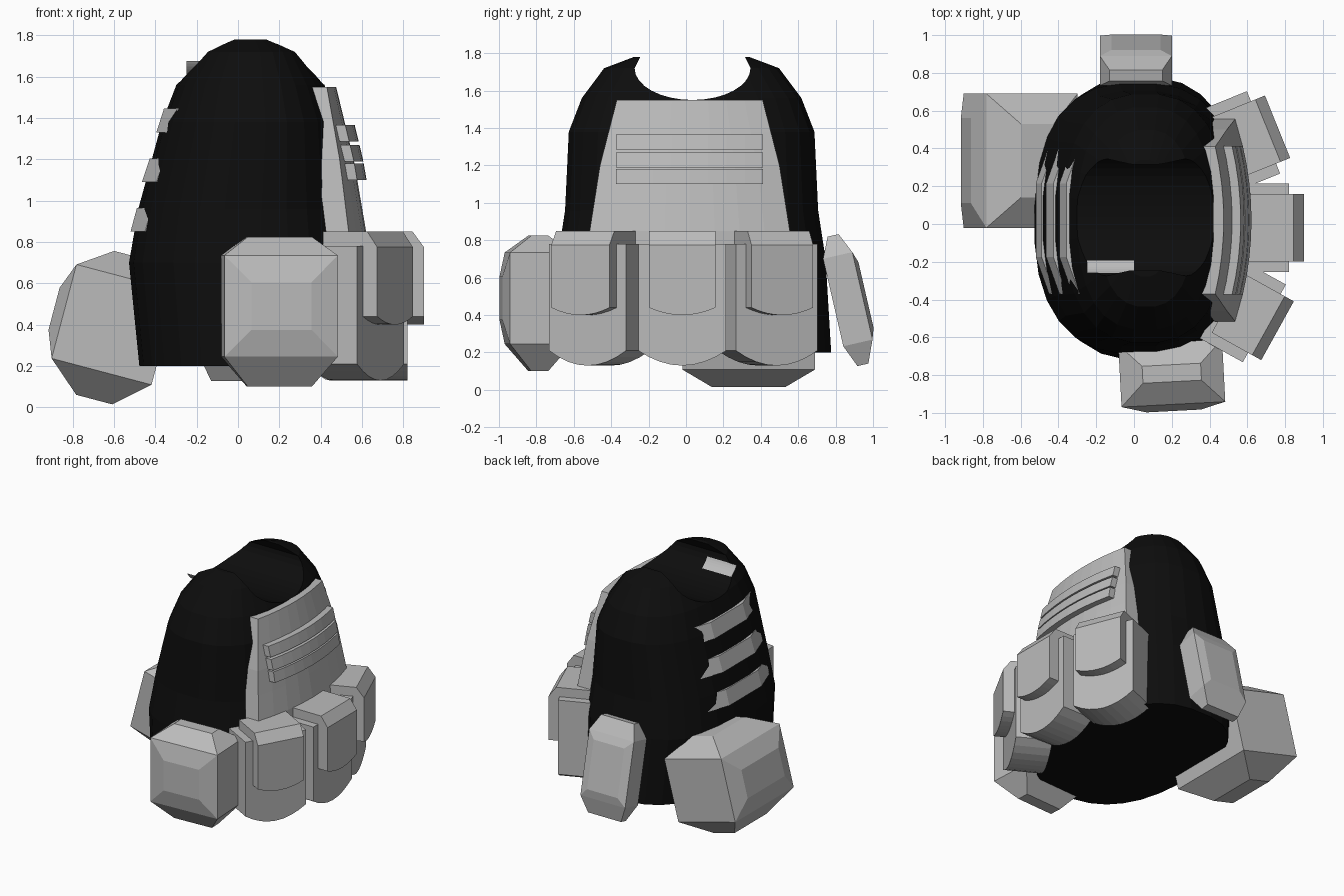
import bpy, bmesh, math
from mathutils import Matrix, Vector

if "Cube" in bpy.data.objects:
    bpy.data.objects.remove(bpy.data.objects["Cube"])


def mat(name, v):
    m = bpy.data.materials.new(name)
    m.diffuse_color = (v, v, v, 1)
    m.use_nodes = True
    m.node_tree.nodes["Principled BSDF"].inputs["Base Color"].default_value = m.diffuse_color
    return m


BLACK = mat("black fabric", 0.004)
GREY = mat("light grey fabric", 0.5)


def finish(name, bm, m, matrix=None):
    bmesh.ops.recalc_face_normals(bm, faces=bm.faces[:])
    me = bpy.data.meshes.new(name)
    bm.to_mesh(me)
    bm.free()
    if matrix:
        me.transform(matrix)
    me.materials.append(m)
    ob = bpy.data.objects.new(name, me)
    bpy.context.collection.objects.link(ob)
    return ob


def loft(name, rings, m, matrix=None):
    """Skin a list of equal-length point rings and cap both ends."""
    bm = bmesh.new()
    vs = [[bm.verts.new(p) for p in r] for r in rings]
    n = len(rings[0])
    for a, b in zip(vs, vs[1:]):
        for i in range(n):
            j = (i + 1) % n
            bm.faces.new((a[i], a[j], b[j], b[i]))
    bm.faces.new(vs[0])
    bm.faces.new(vs[-1])
    return finish(name, bm, m, matrix)


def sheet(name, fn, nu, nv, m, thick=None):
    """Grid from fn(u, v), optionally thickened along a vector."""
    bm = bmesh.new()
    g = [[bm.verts.new(fn(i / nu, j / nv)) for j in range(nv + 1)] for i in range(nu + 1)]
    for i in range(nu):
        for j in range(nv):
            bm.faces.new((g[i][j], g[i + 1][j], g[i + 1][j + 1], g[i][j + 1]))
    if thick:
        r = bmesh.ops.extrude_face_region(bm, geom=bm.faces[:])
        bmesh.ops.translate(bm, vec=thick, verts=[e for e in r["geom"] if isinstance(e, bmesh.types.BMVert)])
    return finish(name, bm, m)


def interp(table, z):
    for (z0, x0), (z1, x1) in zip(table, table[1:]):
        if z <= z1:
            break
    return x0 + (x1 - x0) * (z - z0) / (z1 - z0)


# Vest body: stacked rounded ovals (z, centre x, radius x, radius y)
def oval(z, cx, rx, ry, n=28, p=2 / 2.5):
    pts = []
    for i in range(n):
        a = 2 * math.pi * (i + 0.5) / n
        c, s = math.cos(a), math.sin(a)
        pts.append((cx + rx * math.copysign(abs(c) ** p, c),
                    0.03 + ry * math.copysign(abs(s) ** p, s), z))
    return pts


levels = [(0.20, 0.04, 0.52, 0.75), (0.70, 0.02, 0.55, 0.72), (0.96, 0.025, 0.51, 0.68),
          (1.38, 0.06, 0.43, 0.66), (1.56, 0.06, 0.36, 0.59), (1.72, 0.065, 0.25, 0.47),
          (1.78, 0.06, 0.13, 0.31)]
body = loft("vest_body", [oval(*l) for l in levels], BLACK)

# Neck scoop cut through along x
NY, NZ, RY, RZ = 0.035, 1.72, 0.31, 0.17


def scoop(x, a, k=1.0):
    return (x, NY + RY * k * math.cos(a), NZ + RZ * k * math.sin(a))


def scoop_ring(x):
    lower = [scoop(x, math.pi * (1 + i / 16)) for i in range(17)]
    return lower + [(x, NY + 0.27, 1.80), (x, NY - 0.27, 1.80)]


cutter = loft("neck_cutter", [scoop_ring(-1), scoop_ring(1)], BLACK)
cutter.hide_render = True
mod = body.modifiers.new("neck", "BOOLEAN")
mod.operation, mod.object, mod.solver = "DIFFERENCE", cutter, "EXACT"
bpy.context.view_layer.objects.active = body
bpy.ops.object.modifier_apply(modifier=mod.name)
bpy.data.objects.remove(cutter)

# Small collar patch on the scoop wall
sheet("collar_patch", lambda u, v: scoop(-0.25 + 0.25 * u, math.radians(195 + 26 * v), 0.98), 2, 5, GREY)

# Chest panel and the three straps across it
CHEST = [(0.5, 0.63), (0.85, 0.62), (1.2, 0.56), (1.55, 0.475)]


def chest(z, t, hw, off=0.0):
    return (interp(CHEST, z) + off - 0.06 * t * t * (hw / 0.45) ** 2, 0.02 + t * hw, z)


def panel(u, v):
    z = 0.5 + 1.05 * v
    hw = interp([(0.5, 0.56), (0.85, 0.535), (1.2, 0.48), (1.55, 0.39)], z)
    return chest(z, 2 * u - 1, hw)


sheet("chest_panel", panel, 8, 6, GREY, (-0.11, 0, 0))
for k, z0 in enumerate((1.10, 1.19, 1.285)):
    sheet(f"chest_strap_{k + 1}", lambda u, v: chest(z0 + 0.08 * v, 2 * u - 1, 0.393, 0.045),
          8, 1, GREY, (-0.07, 0, 0))

# Three back straps, bent at the ends
BACK = [(0.85, -0.52), (0.96, -0.49), (1.09, -0.465), (1.21, -0.425), (1.33, -0.395), (1.44, -0.36)]
for k, z0 in enumerate((0.85, 1.09, 1.33)):
    def back(u, v):
        z = z0 + 0.115 * v
        t = 2 * u - 1
        return (interp(BACK, z) + 0.07 * max(0, abs(t) - 0.5) / 0.5, 0.02 + 0.39 * t, z)
    sheet(f"back_strap_{k + 1}", back, 8, 1, GREY, (0.06, 0, 0))


# Flap pouches around the chest side
def outline(x, hw, top, edge, low, n=8):
    arc = [(x, hw * (2 * i / n - 1), low + (edge - low) * (2 * i / n - 1) ** 2) for i in range(n + 1)]
    return arc + [(x, hw, top), (x, -hw, top)]


for k, (x, y, ang) in enumerate(((0.9, -0.02, 0), (0.76, 0.515, 22), (0.76, -0.565, -29))):
    M = Matrix.Translation((x, y, 0)) @ Matrix.Rotation(math.radians(ang), 4, "Z")
    loft(f"pouch_{k + 1}", [outline(-0.34, 0.235, 0.78, 0.21, 0.13),
                            outline(-0.08, 0.235, 0.78, 0.21, 0.13)], GREY, M)
    loft(f"pouch_flap_{k + 1}", [outline(-0.3, 0.178, 0.85, 0.44, 0.40),
                                 outline(-0.055, 0.178, 0.85, 0.44, 0.40),
                                 outline(0, 0.178, 0.775, 0.44, 0.40)], GREY, M)


# Puffed bags: boxes whose chosen faces are inset and pushed out
def bag(name, centre, size, rot, puffs):
    bm = bmesh.new()
    bmesh.ops.create_cube(bm, size=1, matrix=Matrix.Diagonal((*size, 1)))
    for d, inset, push in puffs:
        d = Vector(d)
        bm.normal_update()
        f = max(bm.faces, key=lambda f: f.calc_center_median().dot(d))
        bmesh.ops.inset_individual(bm, faces=[f], thickness=inset, use_even_offset=True)
        bmesh.ops.translate(bm, vec=d * push, verts=f.verts[:])
    M = Matrix.Translation(centre)
    for axis, a in rot:
        M = M @ Matrix.Rotation(math.radians(a), 4, axis)
    return finish(name, bm, GREY, M)


UP, DOWN = (0, 0, 1), (0, 0, -1)
bag("front_bag", (0.2, -0.79, 0.49), (0.55, 0.33, 0.49), [("Z", 3)],
    [(UP, 0.12, 0.09), (DOWN, 0.12, 0.145), ((0, -1, 0), 0.13, 0.035)])
bag("rear_flat_bag", (0.01, 0.865, 0.485), (0.38, 0.16, 0.48), [("X", 13)],
    [(UP, 0.05, 0.11), (DOWN, 0.05, 0.12), ((0, 1, 0), 0.06, 0.02)])
bag("large_back_bag", (-0.6, 0.335, 0.40), (0.5, 0.71, 0.47), [("Y", 14.8)],
    [(UP, 0.16, 0.11), (DOWN, 0.16, 0.14), ((-1, 0, 0), 0.13, 0.05)])
